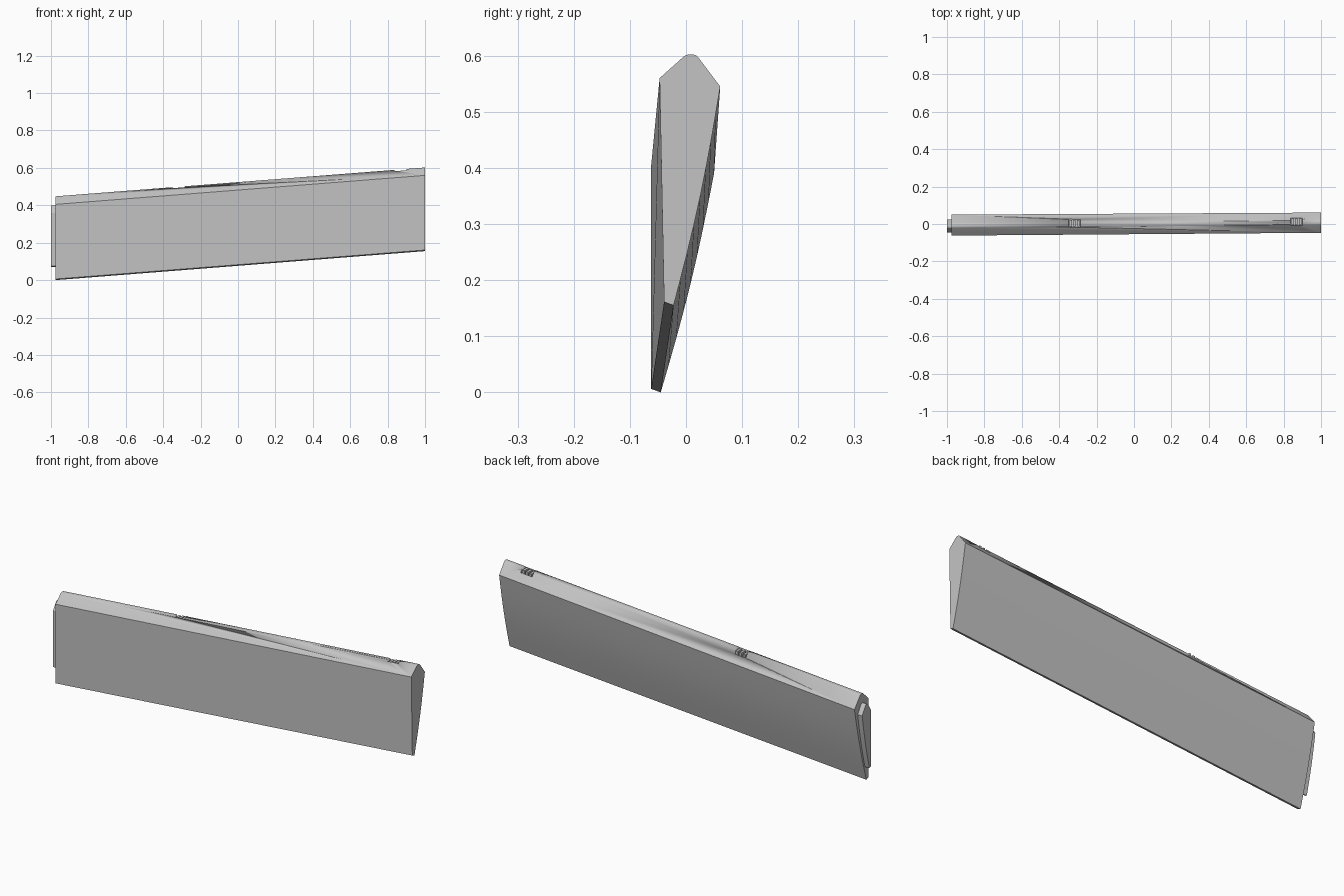
import bpy, bmesh, math
from mathutils import Vector

cube = bpy.data.objects.get("Cube")
if cube:
    bpy.data.objects.remove(cube, do_unlink=True)

grey = bpy.data.materials.new("light_grey")
grey.use_nodes = True
colour = (0.55, 0.55, 0.55, 1)
grey.diffuse_color = colour
grey.node_tree.nodes["Principled BSDF"].inputs["Base Color"].default_value = colour


def finish(name, bm, angle=25):
    bmesh.ops.recalc_face_normals(bm, faces=bm.faces)
    mesh = bpy.data.meshes.new(name)
    bm.to_mesh(mesh)
    bm.free()
    obj = bpy.data.objects.new(name, mesh)
    bpy.context.collection.objects.link(obj)
    mesh.materials.append(grey)
    bpy.ops.object.select_all(action='DESELECT')
    obj.select_set(True)
    bpy.context.view_layer.objects.active = obj
    bpy.ops.object.shade_smooth_by_angle(angle=math.radians(angle))
    return obj


def section(front, ridge_a, ridge_b, back, tail_back, tail_front, bulge):
    """Closed (y, z) outline with a rounded nose ridge and a bowed back."""
    pts = [Vector(front)]
    for before, corner, after in ((front, ridge_a, ridge_b), (ridge_a, ridge_b, back)):
        p, c, q = Vector(before), Vector(corner), Vector(after)
        a = c + (p - c).normalized() * 0.006
        b = c + (q - c).normalized() * 0.006
        for t in (0, 0.33, 0.67, 1):
            pts.append(a * (1 - t) ** 2 + c * 2 * t * (1 - t) + b * t * t)
    top, end = Vector(back), Vector(tail_back)
    for i in range(9):
        t = i / 8
        pts.append(top.lerp(end, t) + Vector((bulge * math.sin(math.pi * t), 0)))
    pts.append(Vector(tail_front))
    return pts


def loft(name, x0, outline0, x1, outline1):
    bm = bmesh.new()
    r0 = [bm.verts.new((x0, p.x, p.y)) for p in outline0]
    r1 = [bm.verts.new((x1, p.x, p.y)) for p in outline1]
    n = len(r0)
    for i in range(n):
        j = (i + 1) % n
        bm.faces.new((r0[i], r0[j], r1[j], r1[i]))
    bm.faces.new(r0)
    bm.faces.new(r1)
    return finish(name, bm)


def box(name, centre, size, slope=0.0):
    bm = bmesh.new()
    bmesh.ops.create_cube(bm, size=1)
    for v in bm.verts:
        v.co = Vector(c * s for c, s in zip(v.co, size))
        v.co.z += v.co.x * slope
        v.co += Vector(centre)
    return finish(name, bm)


# Main tapered panel
inner = section((-0.062, 0.405), (-0.017, 0.448), (0.002, 0.448),
                (0.05, 0.39), (-0.045, 0), (-0.062, 0.006), 0.006)
outer = section((-0.047, 0.56), (0, 0.602), (0.018, 0.602),
                (0.061, 0.545), (-0.022, 0.155), (-0.039, 0.161), 0.006)
panel = loft("panel", -0.975, inner, 1, outer)

# Stub on the narrow end
stub = section((-0.045, 0.36), (-0.02, 0.4), (-0.004, 0.4),
               (0.024, 0.355), (-0.033, 0.07), (-0.045, 0.075), 0.004)
loft("end_stub", -1, stub, -0.97, stub)

# Hinge notches in the nose, each with small lugs
SLOPE = 0.078
for side, x, y in (("right", -0.318, 0.004), ("left", 0.868, 0.012)):
    ridge = 0.525 + SLOPE * x
    cutter = box(side + "_notch_cutter", (x, y, ridge), (0.064, 0.042, 0.06), SLOPE)
    cutter.hide_render = True
    cutter.hide_viewport = True
    cut = panel.modifiers.new(side + "_notch", 'BOOLEAN')
    cut.operation = 'DIFFERENCE'
    cut.solver = 'EXACT'
    cut.object = cutter
    for k in (-1, 0, 1):
        box(f"{side}_hinge_lug_{k + 2}", (x + k * 0.02, y, ridge - 0.022 + k * 0.0035),
            (0.013, 0.034, 0.024))
